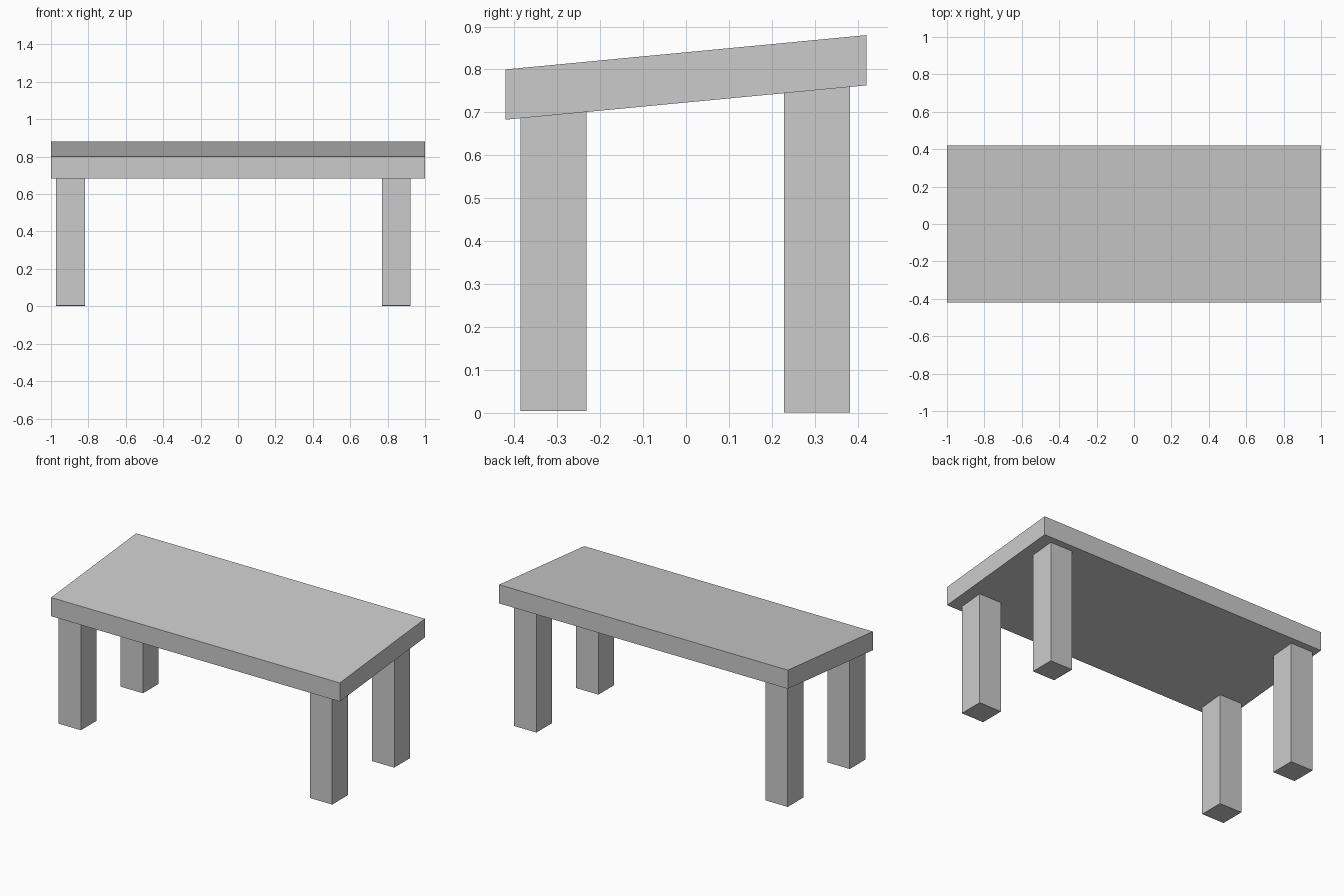
import bpy
import bmesh

if "Cube" in bpy.data.objects:
    bpy.data.objects.remove(bpy.data.objects["Cube"])

HALF_X, HALF_Y = 1.0, 0.421
THICK = 0.117


def top_z(y):
    # height of the sloping table top, rising to the back
    return 0.84 + 0.04 * y / HALF_Y


def underside_z(y):
    return top_z(y) - THICK


def sheared_block(name, x0, x1, y0, y1, low, high):
    # cube whose bottom and top heights follow functions of y
    bm = bmesh.new()
    bmesh.ops.create_cube(bm, size=1)
    for v in bm.verts:
        upper = v.co.z > 0
        v.co.x = x1 if v.co.x > 0 else x0
        v.co.y = y1 if v.co.y > 0 else y0
        v.co.z = high(v.co.y) if upper else low(v.co.y)
    mesh = bpy.data.meshes.new(name)
    bm.to_mesh(mesh)
    bm.free()
    obj = bpy.data.objects.new(name, mesh)
    bpy.context.collection.objects.link(obj)
    return obj


# sloping table top
sheared_block("table_top", -HALF_X, HALF_X, -HALF_Y, HALF_Y, underside_z, top_z)

# four square legs, cut to the slope of the underside
LEG = 0.154
for side, x in (("left", -0.972), ("right", 0.769)):
    for end, y, foot in (("front", -0.386, 0.004), ("back", 0.228, 0.001)):
        sheared_block(f"{end}_{side}_leg", x, x + LEG, y, y + LEG,
                      lambda _, f=foot: f, underside_z)
